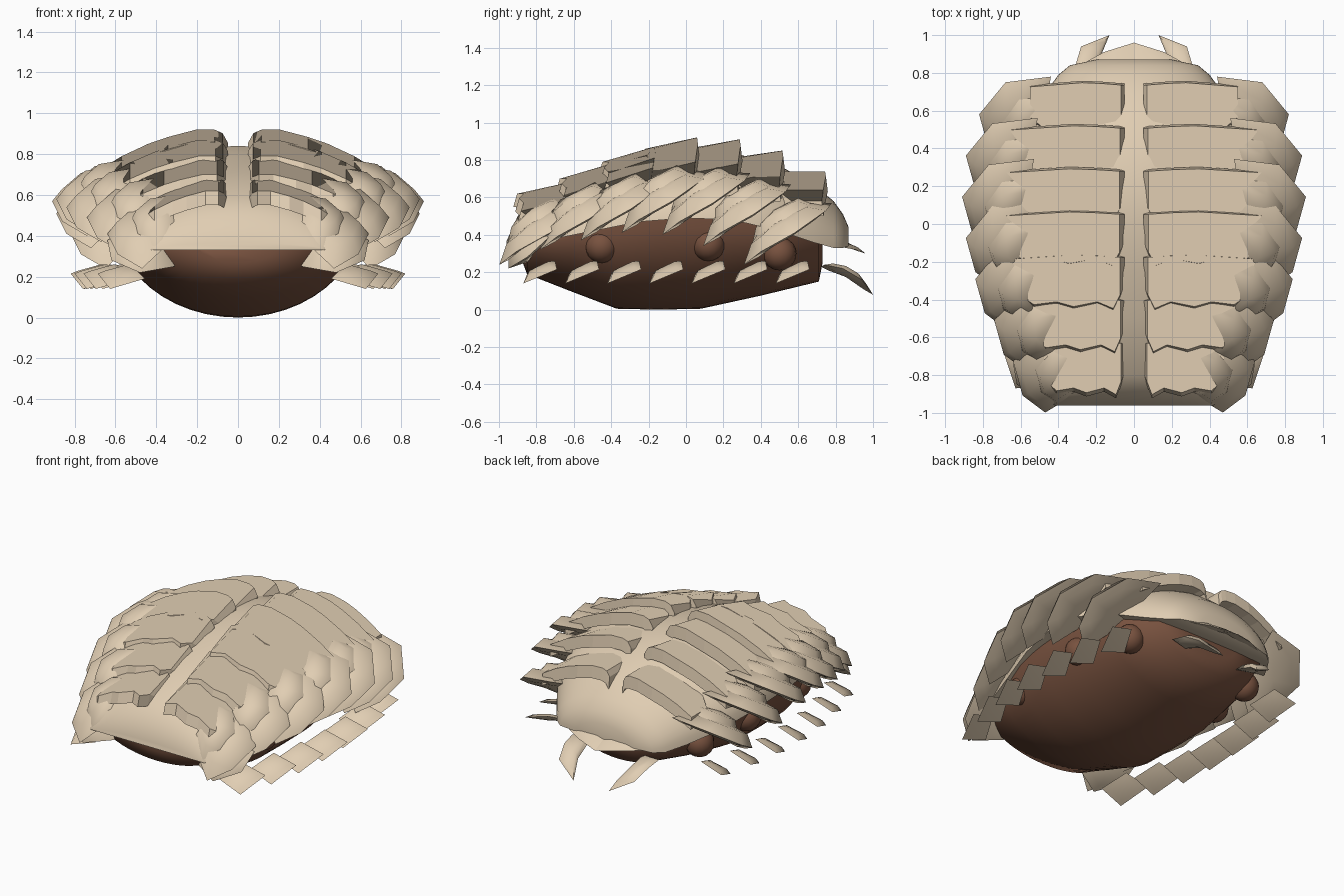
import bpy, bmesh, math
from mathutils import Vector

cube = bpy.data.objects.get("Cube")
if cube:
    bpy.data.objects.remove(cube)


def material(name, rgb):
    m = bpy.data.materials.new(name)
    m.use_nodes = True
    m.diffuse_color = (*rgb, 1)
    m.node_tree.nodes["Principled BSDF"].inputs["Base Color"].default_value = (*rgb, 1)
    return m


BEIGE = material("beige_shell", (0.75, 0.615, 0.45))
BROWN = material("brown_flesh", (0.19, 0.085, 0.05))


def finish(name, bm, mat, angle=45, mirror=True, level_tops=False):
    """Turn a bmesh into an object, smooth it and mirror it across x."""
    bmesh.ops.recalc_face_normals(bm, faces=bm.faces)
    me = bpy.data.meshes.new(name)
    bm.to_mesh(me)
    bm.free()
    me.materials.append(mat)
    ob = bpy.data.objects.new(name, me)
    bpy.context.collection.objects.link(ob)
    if level_tops:
        me.normals_split_custom_set([(0, 0, 1) if p.normal.z > 0.5 else p.normal[:]
                                     for p in me.polygons for _ in p.loop_indices])
    else:
        bpy.ops.object.select_all(action='DESELECT')
        ob.select_set(True)
        bpy.context.view_layer.objects.active = ob
        bpy.ops.object.shade_smooth_by_angle(angle=math.radians(angle))
    if mirror:
        ob.modifiers.new("Mirror", 'MIRROR').use_mirror_merge = False
    return ob


def loft(name, sections, mat, angle, n=24):
    """Half-ellipse sections (y, half width, base z, crown z) joined along y."""
    bm = bmesh.new()
    rings = []
    for y, hw, base, crown in sections:
        angles = [math.pi * i / n for i in range(n + 1)]
        rings.append([bm.verts.new((hw * math.cos(a), y, base + (crown - base) * math.sin(a)))
                      for a in angles])
    for r, s in zip(rings, rings[1:]):
        for i in range(n + 1):
            j = (i + 1) % (n + 1)
            bm.faces.new((r[i], r[j], s[j], s[i]))
    bm.faces.new(rings[0])
    bm.faces.new(rings[-1])
    return finish(name, bm, mat, angle, mirror=False)


def scale_plate(name, outline, bulge, offset=(0, 0, 0), size=1.0):
    """Leaf-like scale: an outline with a domed top and a nearly flat underside."""
    bm = bmesh.new()
    pts = [Vector(p) for p in outline]
    c = sum(pts, Vector()) / len(pts)
    pts = [c + (p - c) * size for p in pts]
    n = sum(((a - c).cross(b - c) for a, b in zip(pts, pts[1:] + pts[:1])), Vector()).normalized()
    if n.z < 0:
        n = -n
    off = Vector(offset)
    rim = [bm.verts.new(p + off) for p in pts]
    k = len(rim)
    for h in (bulge, -bulge * 0.2):
        inner = [bm.verts.new(c + (p - c) * 0.68 + n * h * 0.8 + off) for p in pts]
        tip = bm.verts.new(c + n * h + off)
        for i in range(k):
            j = (i + 1) % k
            bm.faces.new((rim[i], rim[j], inner[j], inner[i]))
            bm.faces.new((inner[i], inner[j], tip))
    return finish(name, bm, BEIGE, 75)


def back_plate(name, y0, y1, z0, z1, width, drop):
    """Thick shingle with a jagged front edge, curving down toward the side."""
    bm = bmesh.new()
    profile = [(0, 0.3, 0.12), (0.04, 0.08, 0.07), (0.1, 0, 0), (0.24, 0, 0.035), (0.45, 0.17, 0.01),
               (0.6, 0.33, 0.035), (0.8, 0.62, 0.02), (1, 1, 0.1)]
    rows = []
    for t, fall, jag in profile:
        x = 0.05 + (width - 0.05) * t
        y, z = y1 - 0.04 * abs(t - 0.4), z1 - drop * fall
        front_z = z0 - drop * fall
        rows.append([bm.verts.new((x, *p)) for p in (
            (y0 + jag, front_z), (y, z), (y + 0.01, z - 0.08), (y0 + jag - 0.02, front_z - 0.07))])
    for r, s in zip(rows, rows[1:]):
        for i in range(4):
            j = (i + 1) % 4
            bm.faces.new((r[i], r[j], s[j], s[i]))
    bm.faces.new(rows[0])
    bm.faces.new(rows[-1])
    return finish(name, bm, BEIGE, level_tops=True)


# Soft belly
loft("belly", [(-0.88, 0.2, 0.36, 0.27), (-0.85, 0.43, 0.37, 0.19), (-0.62, 0.52, 0.42, 0.1),
               (-0.37, 0.59, 0.46, 0.005), (-0.15, 0.61, 0.5, 0.0), (0.08, 0.61, 0.5, 0.005),
               (0.4, 0.55, 0.46, 0.075), (0.71, 0.4, 0.38, 0.15), (0.73, 0.2, 0.38, 0.25)], BROWN, 85)

# Dome under the plates
loft("shell_dome", [(-0.96, 0.42, 0.33, 0.365), (-0.9, 0.48, 0.335, 0.5), (-0.8, 0.51, 0.36, 0.59),
                    (-0.5, 0.58, 0.42, 0.71), (-0.25, 0.64, 0.47, 0.79), (0, 0.68, 0.49, 0.84),
                    (0.25, 0.68, 0.48, 0.84), (0.5, 0.6, 0.42, 0.77), (0.68, 0.48, 0.36, 0.67),
                    (0.79, 0.4, 0.33, 0.58), (0.84, 0.34, 0.33, 0.51), (0.87, 0.2, 0.34, 0.44)],
     BEIGE, 50)

# Pointed flap at the tail
scale_plate("tail_flap", [(0, 0.96, 0.3), (0.16, 0.91, 0.32), (0.36, 0.8, 0.34),
                          (0.3, 0.7, 0.4), (0, 0.7, 0.42)], 0.02)

# Seven rows: plate heights, plate width, side drop, side scale shift
rows = [(0.62, 0.68, 0.50, 0.15, -0.18, 0.0), (0.70, 0.78, 0.57, 0.15, -0.08, 0.08),
        (0.79, 0.87, 0.65, 0.18, 0.02, 0.13), (0.86, 0.92, 0.70, 0.21, 0.07, 0.17),
        (0.86, 0.91, 0.70, 0.21, 0.09, 0.16), (0.81, 0.85, 0.65, 0.19, 0.07, 0.1),
        (0.74, 0.74, 0.55, 0.16, 0.0, 0.0)]
side_outline = [(0.44, 0.78, 0.57), (0.68, 0.75, 0.53), (0.82, 0.58, 0.41),
                (0.77, 0.4, 0.31), (0.65, 0.31, 0.24), (0.5, 0.4, 0.38)]
for i, (z0, z1, width, drop, dx, dz) in enumerate(rows, 1):
    rear = 0.75 - 0.228 * (7 - i)
    back_plate(f"back_plate_{i}", rear - 0.285, rear, z0, z1, width, drop)
    dy = -0.218 * (7 - i)
    scale_plate(f"side_scale_{i}", side_outline, 0.085, (dx, dy, dz))
    scale_plate(f"shoulder_scale_{i}", side_outline, 0.08, (dx - 0.06, dy - 0.02, dz + 0.06), 0.72)

# Rounded lobes at the front corners
scale_plate("front_lobe", [(0.31, -0.86, 0.25), (0.34, -0.8, 0.34), (0.5, -0.72, 0.42),
                           (0.64, -0.74, 0.38), (0.62, -0.85, 0.28), (0.48, -0.95, 0.22)], 0.07)

# Small swept fins along the lower sides
for i in range(7):
    y = -0.78 + 0.225 * i
    x = 0.66 - 0.25 * (y + 0.05) ** 2
    scale_plate(f"lower_fin_{i + 1}", [(0, 0.08, 0.26), (0.16, 0.09, 0.215),
                                       (0.1, -0.09, 0.14), (-0.07, -0.07, 0.19)], 0.025, (x, y, 0))

# Leg stumps
for i, (x, y, z) in enumerate([(0.5, -0.45, 0.34), (0.53, 0.12, 0.35), (0.45, 0.5, 0.3)], 1):
    bm = bmesh.new()
    bmesh.ops.create_uvsphere(bm, u_segments=16, v_segments=10, radius=0.09)
    bmesh.ops.translate(bm, verts=bm.verts, vec=(x, y, z))
    finish(f"leg_stump_{i}", bm, BROWN)

# Curved tail claws
scale_plate("tail_claw", [(0.2, 0.72, 0.23), (0.32, 0.74, 0.24), (0.31, 0.84, 0.22),
                          (0.28, 0.94, 0.16), (0.13, 1.0, 0.08), (0.18, 0.88, 0.17)], 0.035)
